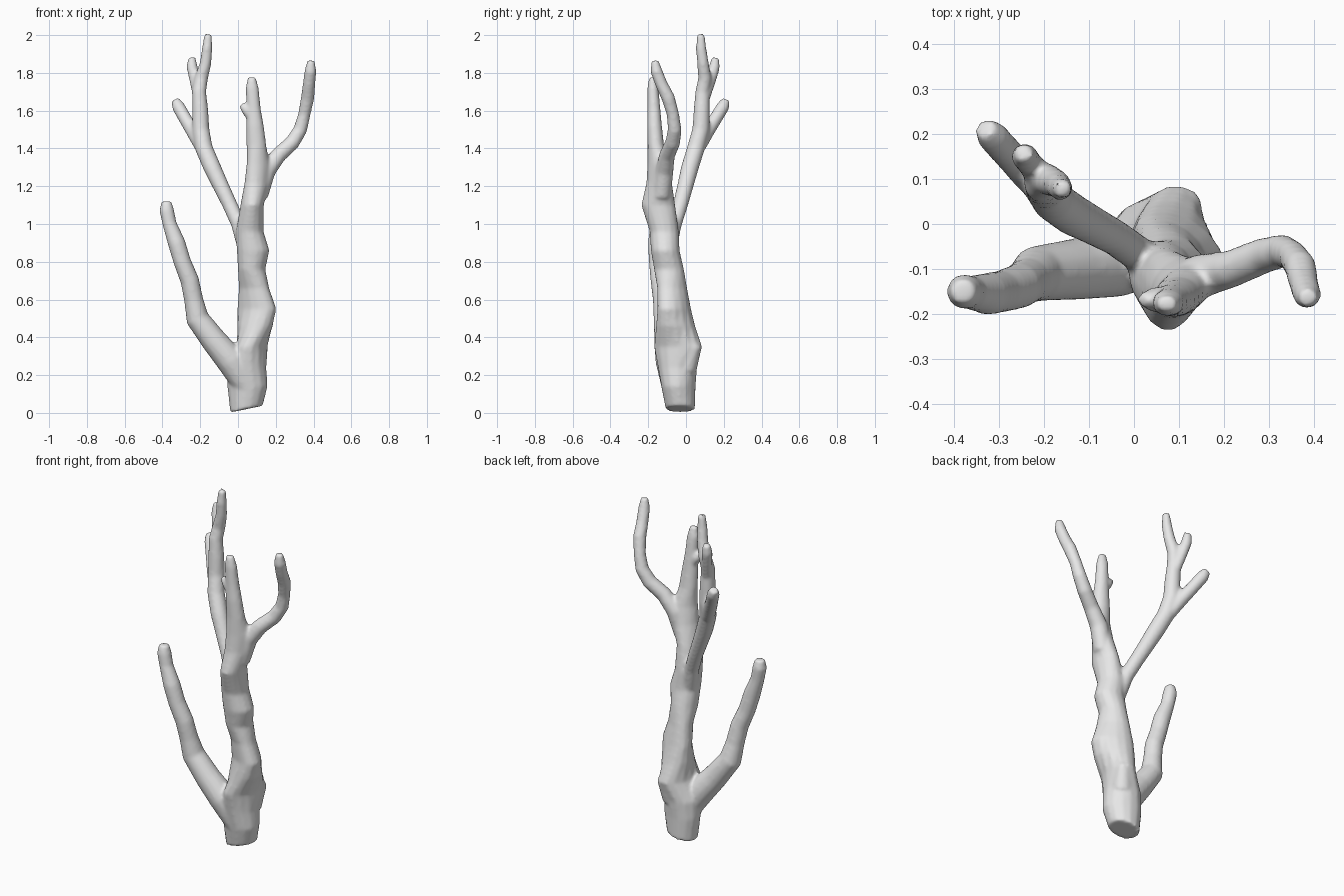
import bpy
import bmesh
import math
from mathutils import Vector

SIDES = 14

default_cube = bpy.data.objects.get("Cube")
if default_cube:
    bpy.data.objects.remove(default_cube, do_unlink=True)


def add_loft(bm, rings):
    """Closed skin through rings given as (centre, first axis, second axis)."""
    loops = []
    for centre, axis_u, axis_v in rings:
        loop = []
        for step in range(SIDES):
            angle = math.tau * step / SIDES
            offset = axis_u * math.cos(angle) + axis_v * math.sin(angle)
            loop.append(bm.verts.new(centre + offset))
        loops.append(loop)
    for lower, upper in zip(loops, loops[1:]):
        for i in range(SIDES):
            j = (i + 1) % SIDES
            bm.faces.new((lower[i], lower[j], upper[j], upper[i]))
    bm.faces.new(list(reversed(loops[0])))
    bm.faces.new(loops[-1])


def add_limb(bm, points):
    """Round tapering limb along points given as (x, y, z, radius)."""
    path = [Vector(p[:3]) for p in points]
    rings = []
    for i, centre in enumerate(path):
        before = path[max(i - 1, 0)]
        after = path[min(i + 1, len(path) - 1)]
        tangent = (after - before).normalized()
        axis_u = tangent.cross(Vector((0, 1, 0))).normalized()
        axis_v = tangent.cross(axis_u)
        radius = points[i][3]
        rings.append((centre, axis_u * radius, axis_v * radius))
    add_loft(bm, rings)


# Knobbly trunk: x, y, z, half width, half depth, sideways skew
trunk = [
    (.045, -.03, .02, .087, .078, 0), (.05, -.04, .14, .107, .092, -.01),
    (.047, -.045, .24, .103, .105, 0), (.073, -.042, .35, .083, .129, .02),
    (.09, -.055, .46, .094, .105, -.02), (.1, -.062, .55, .096, .09, -.04),
    (.085, -.073, .66, .077, .08, -.025), (.072, -.09, .76, .073, .08, 0),
    (.08, -.11, .86, .087, .077, 0), (.062, -.115, .96, .074, .078, 0),
    (.075, -.147, 1.1, .062, .091, 0), (.1, -.142, 1.22, .064, .068, .015),
    (.108, -.148, 1.32, .06, .057, .018), (.097, -.16, 1.42, .053, .044, 0),
    (.09, -.167, 1.52, .047, .04, 0), (.083, -.17, 1.61, .038, .035, 0),
    (.075, -.175, 1.72, .035, .03, 0), (.073, -.178, 1.777, .022, .018, 0),
]

# Low limb on the right side
low_limb = [
    (.05, -.06, .14, .07), (-.04, -.085, .28, .078), (-.125, -.1, .38, .069),
    (-.215, -.11, .5, .062), (-.235, -.125, .6, .051),
    (-.255, -.138, .7, .05), (-.295, -.15, .8, .047),
    (-.325, -.155, .9, .047), (-.362, -.152, 1, .038),
    (-.378, -.15, 1.075, .039), (-.379, -.15, 1.12, .027),
]

# Rear stem leaning back, with its two offshoots
rear_stem = [
    (.05, -.1, .84, .045), (.003, -.062, 1, .04), (-.042, -.03, 1.1, .04),
    (-.09, -.004, 1.2, .043), (-.137, .021, 1.3, .047),
    (-.18, .052, 1.4, .047), (-.197, .079, 1.5, .046),
    (-.2, .083, 1.6, .043), (-.206, .087, 1.7, .038),
    (-.195, .1, 1.77, .036), (-.172, .09, 1.85, .031),
    (-.163, .08, 1.93, .028), (-.158, .078, 2.006, .02),
]
rear_fork = [
    (-.205, .095, 1.66, .03), (-.228, .13, 1.76, .029),
    (-.243, .15, 1.83, .03), (-.245, .157, 1.88, .021),
]
rear_twig = [
    (-.195, .07, 1.41, .036), (-.235, .11, 1.485, .038),
    (-.278, .155, 1.555, .035), (-.315, .195, 1.62, .035),
    (-.331, .212, 1.655, .024),
]

# Curving limb on the left side
left_limb = [
    (.11, -.13, 1.15, .05), (.15, -.115, 1.28, .049),
    (.215, -.1, 1.365, .042), (.288, -.07, 1.432, .04),
    (.33, -.06, 1.5, .037), (.351, -.069, 1.58, .033),
    (.369, -.095, 1.67, .036), (.376, -.13, 1.74, .033),
    (.384, -.157, 1.81, .032), (.386, -.165, 1.865, .02),
]

# Broken stub near the top of the trunk
stub = [(.08, -.168, 1.56, .03), (.045, -.168, 1.605, .029), (.017, -.168, 1.632, .015)]

# Corner lump behind the lower trunk
back_lump = [(.085, 0, .24, .06), (.11, .04, .35, .042), (.1, .015, .42, .025)]

bm = bmesh.new()
trunk_rings = []
for x, y, z, half_width, half_depth, skew in trunk:
    # Only the sawn foot is tilted
    tilt = .018 if z < .1 else 0
    trunk_rings.append((Vector((x, y, z)), Vector((half_width, 0, tilt)),
                        Vector((skew, half_depth, 0))))
add_loft(bm, trunk_rings)
for limb in (low_limb, rear_stem, rear_fork, rear_twig, left_limb, stub, back_lump):
    add_limb(bm, limb)
bmesh.ops.recalc_face_normals(bm, faces=bm.faces)
mesh = bpy.data.meshes.new("bare_branch")
bm.to_mesh(mesh)
bm.free()

branch = bpy.data.objects.new("bare_branch", mesh)
bpy.context.collection.objects.link(branch)

# Plain grey wood
wood = bpy.data.materials.new("grey_wood")
wood.use_nodes = True
grey = (.8, .8, .8, 1)
wood.diffuse_color = grey
wood.node_tree.nodes["Principled BSDF"].inputs["Base Color"].default_value = grey
mesh.materials.append(wood)

# Fuse the limbs into one skin and soften the joints
fuse = branch.modifiers.new("fuse", "REMESH")
fuse.mode = "VOXEL"
fuse.voxel_size = .009
fuse.use_smooth_shade = True
soften = branch.modifiers.new("soften", "SMOOTH")
soften.factor = .5
soften.iterations = 7
bpy.context.view_layer.objects.active = branch
branch.select_set(True)
for name in ("fuse", "soften"):
    bpy.ops.object.modifier_apply(modifier=name)
bpy.ops.object.shade_smooth_by_angle(angle=math.radians(50))
